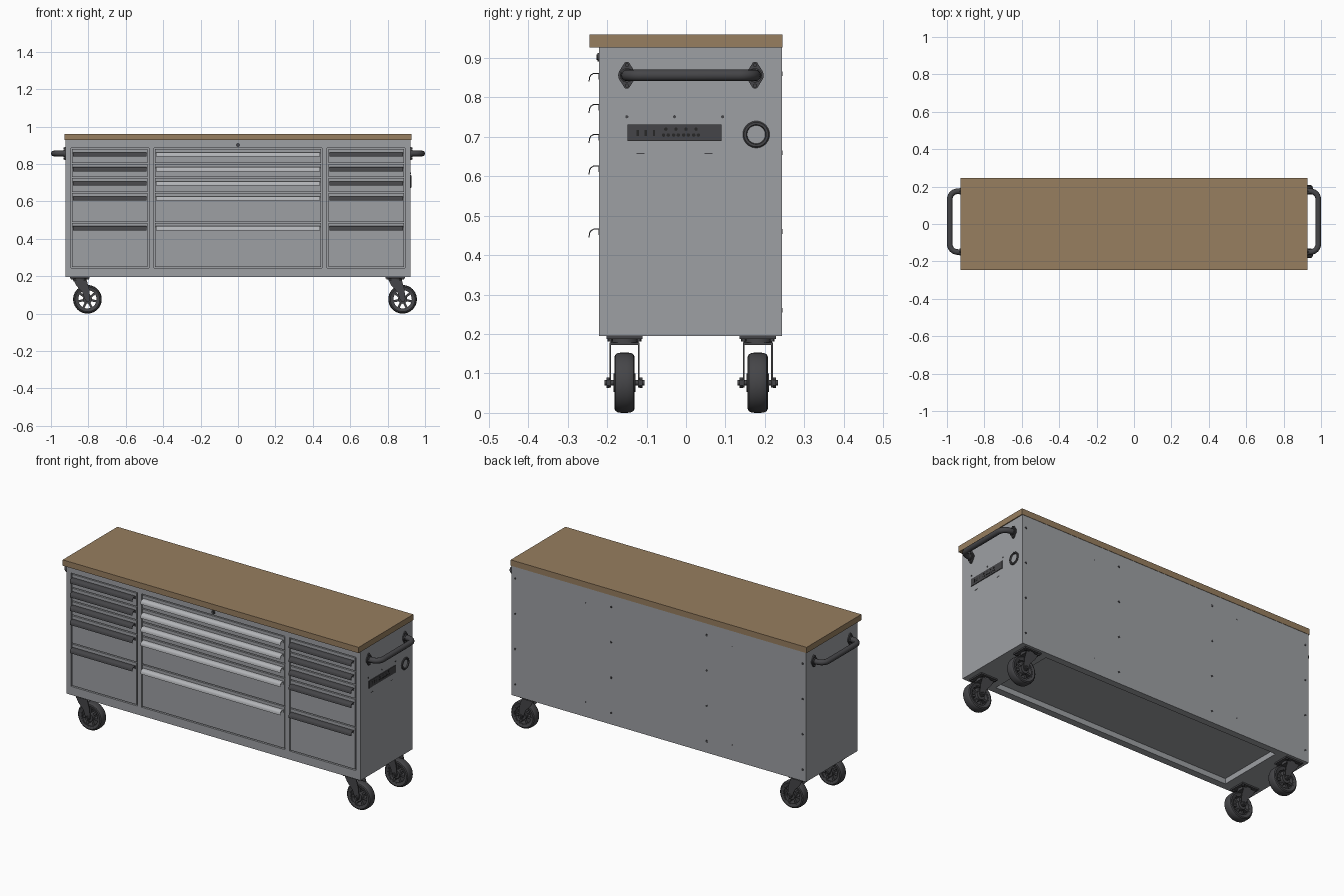
import bpy, bmesh
from math import pi, cos, sin
from mathutils import Vector, Matrix

if "Cube" in bpy.data.objects:
    bpy.data.objects.remove(bpy.data.objects["Cube"])


def material(name, rgb):
    m = bpy.data.materials.new(name)
    m.diffuse_color = (*rgb, 1)
    m.use_nodes = True
    m.node_tree.nodes["Principled BSDF"].inputs["Base Color"].default_value = m.diffuse_color
    return m


STEEL = material("steel", (0.34, 0.35, 0.37))
LIGHT = material("light_steel", (0.45, 0.46, 0.48))
DARK = material("dark_metal", (0.06, 0.06, 0.065))
BLACK = material("black", (0.02, 0.02, 0.02))
WOOD = material("wood", (0.31, 0.21, 0.115))


def finish(bm, name, mat, smooth=False):
    bmesh.ops.recalc_face_normals(bm, faces=bm.faces)
    me = bpy.data.meshes.new(name)
    bm.to_mesh(me)
    bm.free()
    ob = bpy.data.objects.new(name, me)
    bpy.context.collection.objects.link(ob)
    me.materials.append(mat)
    if smooth:
        bpy.ops.object.select_all(action='DESELECT')
        ob.select_set(True)
        bpy.context.view_layer.objects.active = ob
        bpy.ops.object.shade_smooth_by_angle(angle=0.6)
    return ob


def add_box(bm, x, y, z, rot=None):
    c = Vector(((x[0] + x[1]) / 2, (y[0] + y[1]) / 2, (z[0] + z[1]) / 2))
    m = Matrix.Translation(c) @ Matrix.Diagonal((x[1] - x[0], y[1] - y[0], z[1] - z[0], 1))
    bmesh.ops.create_cube(bm, size=1, matrix=(rot @ m) if rot else m)


def box(name, x, y, z, mat):
    bm = bmesh.new()
    add_box(bm, x, y, z)
    return finish(bm, name, mat)


def add_prism(bm, pts, vec):
    f = bm.faces.new([bm.verts.new(p) for p in pts])
    r = bmesh.ops.extrude_face_region(bm, geom=[f], use_keep_orig=True)
    bmesh.ops.translate(bm, vec=vec, verts=[v for v in r['geom'] if isinstance(v, bmesh.types.BMVert)])


def add_cyl(bm, a, b, r, n=16):
    a, b = Vector(a), Vector(b)
    q = (b - a).to_track_quat('Z', 'Y').to_matrix().to_4x4()
    bmesh.ops.create_cone(bm, cap_ends=True, segments=n, radius1=r, radius2=r, depth=(b - a).length,
                          matrix=Matrix.Translation((a + b) / 2) @ q)


def add_ring(bm, profile, centre, axis, n=32):
    """Closed (radius, offset) profile swept round the x or y axis."""
    rows = []
    for i in range(n):
        c, s = cos(2 * pi * i / n), sin(2 * pi * i / n)
        rows.append([bm.verts.new(Vector(centre) + Vector((r * c, o, r * s) if axis == 'Y' else (o, r * c, r * s)))
                     for r, o in profile])
    k = len(profile)
    for i in range(n):
        p, q = rows[i], rows[(i + 1) % n]
        for j in range(k):
            bm.faces.new((p[j], p[(j + 1) % k], q[(j + 1) % k], q[j]))


# Cabinet body with three drawer openings and a recessed underside
X, Y0, Y1, Z0, Z1 = 0.922, -0.22, 0.243, 0.195, 0.927
columns = {"left": (-0.893, -0.477), "centre": (-0.45, 0.45), "right": (0.477, 0.893)}
body = box("cabinet_body", (-X, X), (Y0, Y1), (Z0, Z1), STEEL)
bm = bmesh.new()
for xr in columns.values():
    add_box(bm, xr, (Y0 - 0.05, Y0 + 0.012), (0.243, 0.885))
add_box(bm, (-0.74, 0.74), (-0.18, 0.205), (Z0 - 0.05, Z0 + 0.03))
cutter = finish(bm, "opening_cutter", STEEL)
cutter.hide_render = True
mod = body.modifiers.new("openings", 'BOOLEAN')
mod.operation, mod.object, mod.solver = 'DIFFERENCE', cutter, 'EXACT'
bpy.context.view_layer.objects.active = body
bpy.ops.object.modifier_apply(modifier=mod.name)
bpy.data.objects.remove(cutter)

# Wooden worktop
box("worktop", (-0.927, 0.927), (-0.245, 0.245), (Z1, 0.96), WOOD)

# Drawer fronts and curled pull handles
splits = [0.882, 0.803, 0.727, 0.647, 0.487, 0.246]
outer = [(-0.219, 0), (-0.235, 0), (-0.242, -0.004), (-0.246, -0.011), (-0.247, -0.022)]
inner = [(-0.2445, -0.022), (-0.2435, -0.012), (-0.240, -0.006), (-0.234, -0.0025),
         (-0.2215, -0.0025), (-0.2215, -0.016), (-0.219, -0.016)]
for col, (xa, xb) in columns.items():
    for i in range(5):
        top, low = splits[i], splits[i + 1]
        box(f"{col}_drawer_{i + 1}", (xa + 0.006, xb - 0.006), (Y0 + 0.001, Y0 + 0.0125),
            (low + 0.003, top - 0.003), STEEL)
        bm = bmesh.new()
        add_prism(bm, [(xa + 0.012, y, top - 0.02 + z) for y, z in outer + inner], (xb - xa - 0.024, 0, 0))
        finish(bm, f"{col}_drawer_handle_{i + 1}", LIGHT if col == "centre" else DARK, True)

# Lock
bm = bmesh.new()
add_cyl(bm, (0, Y0 + 0.002, 0.902), (0, Y0 - 0.004, 0.902), 0.011, 24)
add_cyl(bm, (0, Y0, 0.902), (0, Y0 - 0.007, 0.902), 0.007, 24)
finish(bm, "lock", DARK, True)

# Push handles on both ends, with diamond flanges and bolts
ya, yb, hz, R = -0.15, 0.175, 0.856, 0.042
for side, s in (("left", -1), ("right", 1)):
    path = [(X, ya)]
    for k in range(7):
        a = pi / 12 * k
        path.append((0.985 - R + R * sin(a), ya + R - R * cos(a)))
    path += [(x, ya + yb - y) for x, y in reversed(path)]
    cu = bpy.data.curves.new(f"{side}_push_handle", 'CURVE')
    cu.dimensions, cu.bevel_depth, cu.bevel_resolution = '3D', 0.015, 4
    sp = cu.splines.new('POLY')
    sp.points.add(len(path) - 1)
    for p, (x, y) in zip(sp.points, path):
        p.co = (s * x, y, hz, 1)
    ob = bpy.data.objects.new(f"{side}_push_handle", cu)
    bpy.context.collection.objects.link(ob)
    cu.materials.append(DARK)
    bm = bmesh.new()
    for y in (ya, yb):
        pts = []
        for mid, r, c in ((0, 0.022, 0), (90, 0.009, 0.025), (180, 0.022, 0), (270, 0.009, -0.025)):
            for d in (-40, -20, 0, 20, 40):
                a = (mid + d * (0.7 if c == 0 else 1)) * pi / 180
                pts.append((s * X, y + r * cos(a), hz + c + r * sin(a)))
        add_prism(bm, pts, (s * 0.006, 0, 0))
        add_cyl(bm, (s * X, y, hz), (s * (X + 0.012), y, hz), 0.018, 24)
        for z in (-0.026, 0.026):
            add_cyl(bm, (s * X, y, hz + z), (s * (X + 0.01), y, hz + z), 0.005, 12)
    finish(bm, f"{side}_handle_flanges", DARK, True)

# Power strip with switch slots and sockets, on the right end
box("power_strip", (X - 0.002, X + 0.004), (-0.148, 0.09), (0.69, 0.731), DARK)
bm = bmesh.new()
for y in (-0.122, -0.102, -0.081):
    add_box(bm, (X, X + 0.005), (y - 0.003, y + 0.003), (0.702, 0.718))
for i in range(4):
    y = -0.051 + i * 0.0255
    for dy, dz in ((0, 0.009), (-0.006, -0.006), (0.006, -0.006)):
        add_cyl(bm, (X, y + dy, 0.7105 + dz), (X + 0.005, y + dy, 0.7105 + dz), 0.0045, 10)
finish(bm, "power_sockets", BLACK)

# Cable grommet, side screws and slots
bm = bmesh.new()
add_ring(bm, [(0.023, -0.001), (0.034, -0.001), (0.034, 0.003), (0.031, 0.006), (0.025, 0.006), (0.023, 0.003)],
         (X, 0.178, 0.706), 'X', 40)
finish(bm, "cable_grommet", DARK, True)
bm = bmesh.new()
for y in (-0.15, -0.029, 0.093):
    add_cyl(bm, (X - 0.002, y, 0.751), (X + 0.002, y, 0.751), 0.004, 12)
for y in (-0.115, 0.057):
    add_box(bm, (X - 0.002, X + 0.001), (y - 0.01, y + 0.01), (0.656, 0.659))
finish(bm, "side_screws", DARK)

# Back panel screws
bm = bmesh.new()
for x in (-0.9, -0.3, 0.3, 0.9):
    for z in (0.86, 0.66, 0.46, 0.26):
        add_cyl(bm, (x, Y1 - 0.002, z), (x, Y1 + 0.002, z), 0.006, 12)
for x in (-0.46, 0.46):
    for z in (0.84, 0.28):
        add_cyl(bm, (x, Y1 - 0.002, z), (x, Y1 + 0.001, z), 0.003, 10)
finish(bm, "back_screws", DARK)

# One caster: tyre, spoked wheel, axle, fork, mounting plate
WX, WZ = 0.04, 0.0765
parts = []
bm = bmesh.new()
half = [(0.054, 0.022), (0.066, 0.0255), (0.072, 0.0225), (0.0755, 0.016), (0.0765, 0.006)]
add_ring(bm, half + [(r, -o) for r, o in reversed(half)], (WX, 0, WZ), 'Y', 40)
parts.append(finish(bm, "tyre", DARK, True))
bm = bmesh.new()
add_ring(bm, [(0.049, -0.02), (0.056, -0.021), (0.056, 0.021), (0.049, 0.02)], (WX, 0, WZ), 'Y', 40)
add_cyl(bm, (WX, -0.028, WZ), (WX, 0.028, WZ), 0.024, 24)
for k in range(7):
    rot = Matrix.Translation((WX, 0, WZ)) @ Matrix.Rotation(2 * pi * k / 7, 4, 'Y')
    add_box(bm, (-0.006, 0.006), (-0.014, 0.014), (0.018, 0.052), rot)
parts.append(finish(bm, "wheel_hub", DARK, True))
bm = bmesh.new()
add_cyl(bm, (WX, -0.051, WZ), (WX, 0.051, WZ), 0.007, 16)
for s in (-1, 1):
    add_cyl(bm, (WX, s * 0.038, WZ), (WX, s * 0.046, WZ), 0.013, 6)
    leg = [(-0.034, 0.178), (0.036, 0.178), (0.05, 0.13), (0.055, 0.078), (0.048, 0.064), (0.034, 0.064),
           (0.025, 0.078), (0.012, 0.115), (-0.02, 0.15)]
    add_prism(bm, [(x, s * 0.034, z) for x, z in leg], (0, s * 0.004, 0))
add_box(bm, (-0.034, 0.036), (-0.038, 0.038), (0.172, 0.179))
add_cyl(bm, (0, 0, 0.178), (0, 0, 0.188), 0.036, 28)
parts.append(finish(bm, "fork", DARK, True))
bm = bmesh.new()
add_box(bm, (-0.052, 0.052), (-0.046, 0.046), (0.187, Z0))
for x in (-0.041, 0.041):
    for y in (-0.036, 0.036):
        add_cyl(bm, (x, y, 0.181), (x, y, 0.188), 0.007, 6)
parts.append(finish(bm, "caster_plate", DARK))

# Copies of the caster at the four corners
for i, (x, y) in enumerate([(-0.845, -0.156), (0.84, -0.156), (-0.845, 0.182), (0.84, 0.182)]):
    for p in parts:
        ob = p if i == 0 else p.copy()
        if i:
            bpy.context.collection.objects.link(ob)
        ob.name = f"{p.data.name}_{i + 1}"
        ob.location = (x, y, 0)
